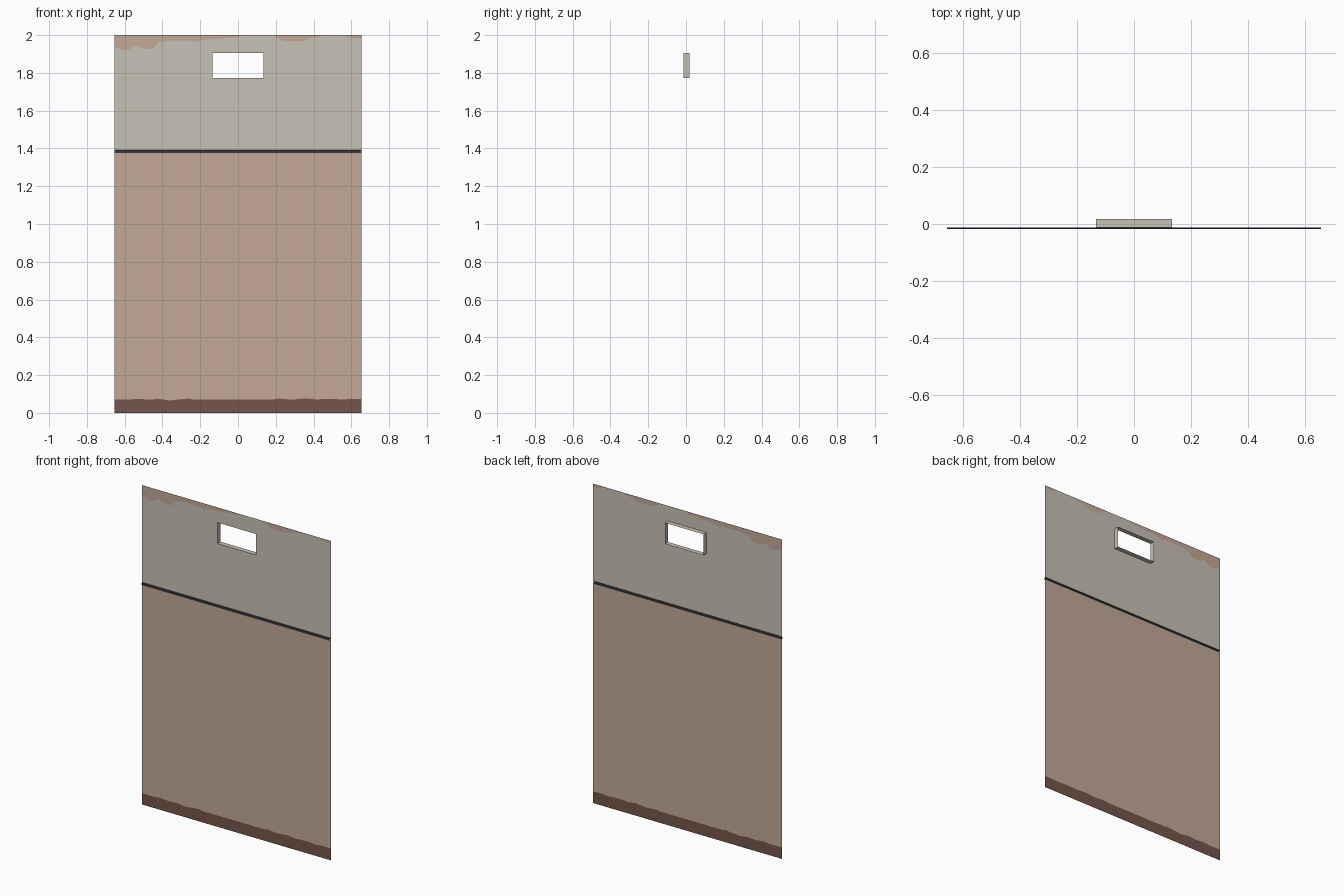
import bpy

if "Cube" in bpy.data.objects:
    bpy.data.objects.remove(bpy.data.objects["Cube"])

W, H = 0.655, 2.0            # half width, height
Y_WALL, Y_RIDGE, Y_BACK = -0.013, -0.018, 0.018
WX, WZ0, WZ1 = 0.134, 1.773, 1.905   # window opening
R0, R1 = 1.376, 1.392        # ridge bottom and top


def material(name, rgb):
    lin = [((c / 255 + 0.055) / 1.055) ** 2.4 for c in rgb]
    m = bpy.data.materials.new(name)
    m.diffuse_color = (*lin, 1)
    m.use_nodes = True
    m.node_tree.nodes["Principled BSDF"].inputs["Base Color"].default_value = m.diffuse_color
    return m


plaster = material("pale_plaster", (201, 194, 181))
clay = material("pink_clay", (196, 169, 152))
brown = material("dark_brown", (116, 86, 76))
dark = material("charcoal", (56, 59, 61))


def mesh(name, verts, faces, mat):
    me = bpy.data.meshes.new(name)
    me.from_pydata(verts, [], faces)
    me.materials.append(mat)
    bpy.context.collection.objects.link(bpy.data.objects.new(name, me))


def strip(name, low, high, mat):
    """Front-facing sheet between two (x, z) or (x, y, z) lines of equal length."""
    pts = [(p[0], Y_WALL, p[1]) if len(p) == 2 else p for p in low + high]
    n = len(low)
    faces = []
    for i in range(n - 1):
        f = [i, i + 1, n + i + 1, n + i]
        if pts[f[1]] == pts[f[2]]:
            f.pop(2)
        if pts[f[0]] == pts[f[-1]]:
            f.pop()
        if len(f) > 2:
            faces.append(f)
    mesh(name, pts, faces, mat)


def flat(line, z):
    return [(x, z) for x, _ in line]


# uneven line of the brown base band
base = [(-W, .072), (-.58, .07), (-.53, .075), (-.47, .07), (-.42, .074), (-.36, .066),
        (-.30, .072), (-.26, .076), (-.24, .071), (.18, .071), (.22, .076), (.28, .07),
        (.36, .077), (.41, .071), (.5, .075), (.55, .07), (.6, .075), (W, .073)]
strip("base_band", flat(base, 0), base, brown)
strip("lower_wall", base, flat(base, R0), clay)

# peeling edge along the top
peel = [(-W, 1.938), (-.62, 1.925), (-.6, 1.917), (-.575, 1.925), (-.54, 1.948),
        (-.515, 1.932), (-.49, 1.925), (-.45, 1.93), (-.42, 1.963), (-.37, 1.971),
        (-.24, 1.97), (-.215, 1.964), (-.17, 1.976), (-.1, 1.98), (-.06, 1.985),
        (0, 1.986), (.02, H), (.19, H), (.21, 1.985), (.24, 1.971), (.3, 1.966),
        (.35, 1.97), (.38, 1.985), (.42, 1.987), (.45, H), (.56, H), (.6, 1.985), (W, 1.98)]
strip("peeled_patches", peel, flat(peel, H), clay)
strip("upper_wall_over_window", flat(peel, WZ1), peel, plaster)

# plaster around and under the window
for side, a, b in (("left", -W, -WX), ("right", WX, W)):
    strip("upper_wall_" + side, [(a, WZ0), (b, WZ0)], [(a, WZ1), (b, WZ1)], plaster)
strip("upper_wall_under_window", [(-W, R1), (W, R1)], [(-W, WZ0), (W, WZ0)], plaster)

# raised rail, open at the ends and back
rail = [(Y_WALL, R0), (Y_RIDGE, R0), (Y_RIDGE, R1 - .004), (Y_WALL, R1)]
mesh("rail", [(x, y, z) for y, z in rail for x in (-W, W)],
     [(2 * i, 2 * i + 1, 2 * i + 3, 2 * i + 2) for i in range(3)], dark)

# window reveal, open tunnel facing inwards
corners = [(-WX, WZ0), (WX, WZ0), (WX, WZ1), (-WX, WZ1)]
mesh("window_reveal", [(x, y, z) for y in (Y_WALL, Y_BACK) for x, z in corners],
     [(i, (i + 1) % 4, (i + 1) % 4 + 4, i + 4)[::-1] for i in range(4)], plaster)
